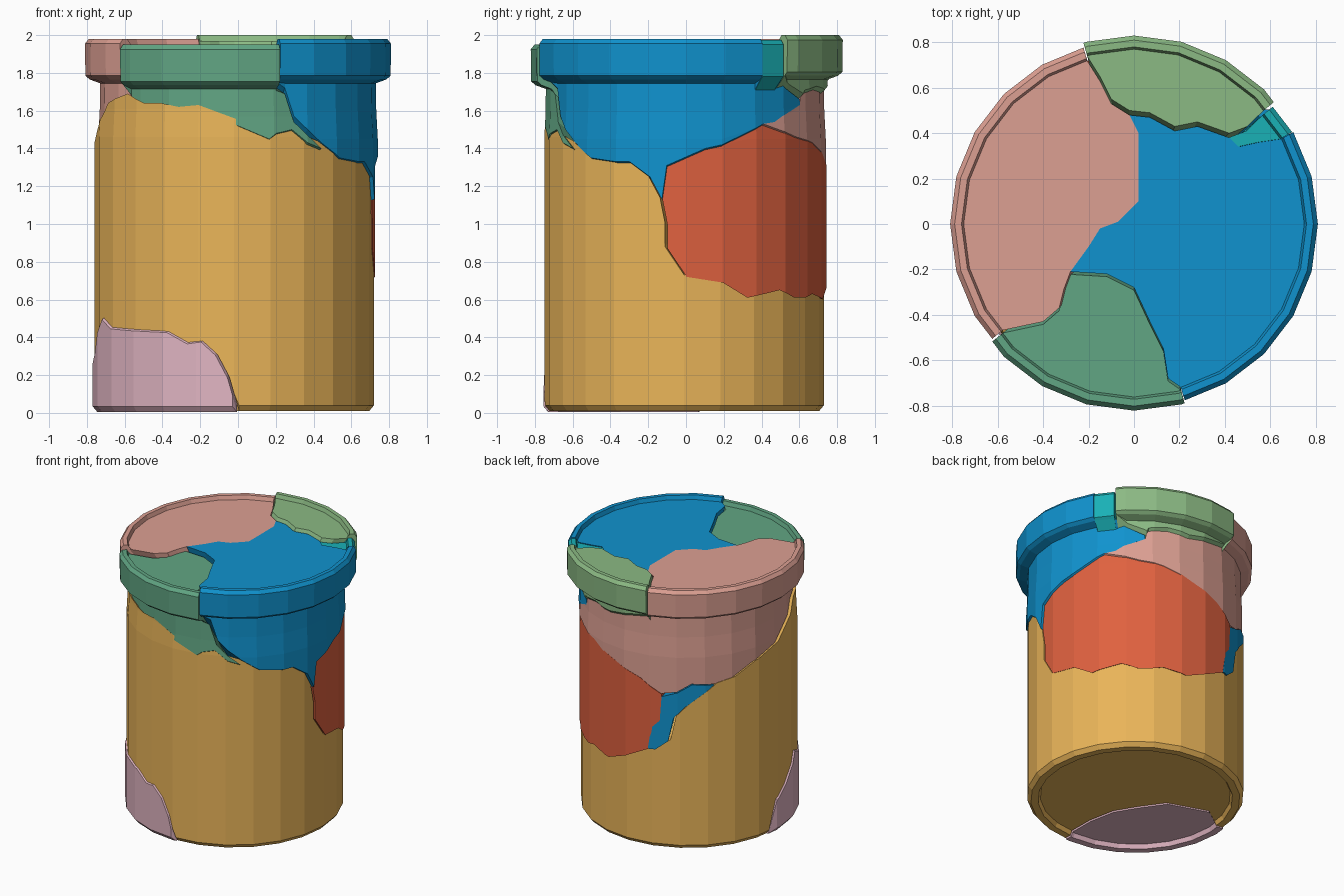
import bpy, bmesh
from math import sin, cos, radians, pi

if "Cube" in bpy.data.objects:
    bpy.data.objects.remove(bpy.data.objects["Cube"])

SIDES = 24
TOP, DISC = 1.98, 1.95
# lathe profile of the whole jar with its lid: (height, radius)
PROFILE = [(0, .715), (.03, .74), (1.45, .74), (1.6, .732), (1.745, .73), (1.765, .785),
           (1.785, .808), (1.955, .81), (TOP, .79)]


def facet(r, a):
    """Radius of the low-poly ring at angle a (degrees)."""
    step = 360 / SIDES
    return r * cos(pi / SIDES) / cos(radians(a % step - step / 2))


def polar(r, a, z):
    r = facet(r, a)
    return (r * cos(radians(a)), r * sin(radians(a)), z)


def interp(pts, x):
    if x <= pts[0][0]:
        return pts[0][1]
    for (x0, y0), (x1, y1) in zip(pts, pts[1:]):
        if x <= x1:
            return y0 + (y1 - y0) * (x - x0) / (x1 - x0)
    return pts[-1][1]


def cut(edge, a0, a1):
    """Part of a crack line between two angles."""
    inner = [p for p in edge if a0 < p[0] < a1]
    return [(a0, interp(edge, a0))] + inner + [(a1, interp(edge, a1))]


def shard(name, color, lower, upper, offset=(0, 0, 0), lid=None, base=None):
    """Solid fragment: jar surface between two crack lines, closed to the jar centre.
    lid / base = (start angle, end angle, inner crack path from end to start)."""
    a0 = max(lower[0][0], upper[0][0])
    a1 = min(lower[-1][0], upper[-1][0])
    marks = {float(k * 15) for k in range(-24, 48)}
    marks |= {float(p[0]) for p in lower + upper}
    for cap in (lid, base):
        if cap:
            marks |= {float(cap[0]), float(cap[1])}
    angles = sorted(a for a in marks if a0 <= a <= a1)
    bm = bmesh.new()

    def skin(cols):
        cols = [[bm.verts.new(p) for p in c] for c in cols]
        for c, d in zip(cols, cols[1:]):
            for i in range(len(c) - 1):
                bm.faces.new((c[i], d[i], d[i + 1], c[i + 1]))

    # side wall
    cols = []
    for a in angles:
        lo, hi = interp(lower, a), interp(upper, a)
        hi = max(lo, hi)
        zs = [lo] + [min(max(z, lo), hi) for z, _ in PROFILE] + [hi]
        cols.append([polar(interp(PROFILE, z), a, z) for z in zs])
    skin(cols)
    # raised ring and recessed disc at the top or bottom
    for cap, ring in ((lid, [(.79, TOP), (.76, TOP), (.75, DISC)]),
                      (base, [(.715, 0), (.665, 0), (.65, .03)])):
        if cap:
            arc = [a for a in angles if cap[0] <= a <= cap[1]]
            skin([[polar(r, a, z) for r, z in ring] for a in arc])
            r, z = ring[-1]
            outline = [polar(r, a, z) for a in arc] + [(x, y, z) for x, y in cap[2]]
            bm.faces.new([bm.verts.new(p) for p in outline])
    bmesh.ops.remove_doubles(bm, verts=bm.verts[:], dist=1e-4)
    # fracture faces running inwards
    centre = bm.verts.new((0, 0, 1))
    for e in [e for e in bm.edges if e.is_boundary]:
        bm.faces.new((e.verts[0], e.verts[1], centre))
    bmesh.ops.recalc_face_normals(bm, faces=bm.faces[:])
    bmesh.ops.translate(bm, verts=bm.verts[:], vec=offset)
    bmesh.ops.triangulate(bm, faces=[f for f in bm.faces if len(f.verts) > 4])
    me = bpy.data.meshes.new(name)
    bm.to_mesh(me)
    bm.free()
    mat = bpy.data.materials.get(color[0]) or bpy.data.materials.new(color[0])
    mat.diffuse_color = (*color[1], 1)
    mat.use_nodes = True
    mat.node_tree.nodes["Principled BSDF"].inputs["Base Color"].default_value = mat.diffuse_color
    me.materials.append(mat)
    bpy.context.collection.objects.link(bpy.data.objects.new(name, me))


# crack lines around the side: (angle, height); right = 0, back = 90, front = -90
BODY_A = [(-141, 1.68), (-131, 1.63), (-122, 1.63), (-114, 1.61), (-105, 1.62), (-90, 1.55),
          (-77, 1.48), (-74, 1.51), (-67, 1.53), (-60, 1.46), (-53, 1.43), (-43, 1.35),
          (-30, 1.33), (-24, 1.33), (-15, 1.25), (-10, 1.13)]
BODY_B = [(-8, 1.0), (-7.9, .87), (0, .72), (15, .69), (26, .61), (42, .65), (51, .61),
          (58, .61), (65, .63), (78, .6), (90, .66), (104, .75)]
BODY_C = [(108, .75), (115, .82), (118, 1.0), (124, 1.08), (140, 1.24)]
BODY_D = [(150, 1.27), (163, 1.35), (180, 1.42), (197, 1.56), (203, 1.63), (219, 1.68)]
BODY = BODY_A + BODY_B + BODY_C + BODY_D
RED_TOP = [(-10, 1.13), (-8, 1.31), (8, 1.4), (15, 1.42), (34, 1.53), (42, 1.5), (53, 1.46),
           (66, 1.43), (80, 1.36), (99, 1.27), (111, 1.17)]
RED_BACK = [(104, .76), (106, .92), (110, .97), (111, 1.15)]
CHIP_TOP = RED_BACK + [(120, 1.19), (128, 1.25), (140, 1.24)]
FRONT = [(-74, TOP), (-73.9, 1.75), (-70, 1.72), (-66, 1.57), (-60, 1.5), (-53, 1.43)]
RIGHT = [(34, 1.53), (40, 1.54), (44, 1.57), (56, 1.63)]
BACK = [(57, 1.69), (68, 1.71), (80, 1.69), (95, 1.72), (105.9, 1.74)]
FOOT = [(173, 0), (178, .24), (187, .31), (200, .49), (209, .44), (223, .43), (242, .42),
        (251, .36), (257, .37), (263, .3), (268, .18), (272, 0)]

# crack lines across the lid and base: (x, y)
J1, J2, J3 = (-.28, -.21), (-.02, .48), (.42, .38)
CORAL_GREEN = [(-.4, -.43), (-.33, -.37), (-.31, -.29)]
GREEN_BLUE = [(-.12, -.22), (0, -.28), (.07, -.43), (.13, -.55), (.15, -.68)]
BLUE_CORAL = [(-.2, -.1), (-.15, -.02), (-.07, .01), (.02, .1), (.02, .4)]
CORAL_LIGHT = [(-.1, .53), (-.15, .63)]
LIGHT_BLUE = [(.07, .47), (.18, .41), (.28, .43)]
LIGHT_CYAN = [(.5, .41), (.54, .45)]
CYAN_BLUE = [(.46, .34), (.55, .36)]
BASE = [(-.52, .16), (-.23, .06), (-.11, -.11), (-.02, -.26), (.02, -.46)]

ORANGE = ("orange", (.82, .46, .1))
PINK = ("pink", (.75, .46, .54))
RED = ("red", (.74, .12, .05))
BLUE = ("blue", (.005, .29, .62))
CORAL = ("coral", (.72, .35, .29))
LIGHT = ("light_green", (.26, .49, .23))
GREEN = ("green", (.12, .38, .23))
CYAN = ("cyan", (.01, .44, .47))
flat = lambda a0, a1, z: [(a0, z), (a1, z)]
flip = lambda path: path[::-1]

# body fragments
wrapped = cut(BODY, -88, 219)[:-1] + [(a + 360, z) for a, z in cut(BODY, -141, -88)]
shard("jar_body", ORANGE, [(-88, 0)] + FOOT, wrapped, (-.02, -.01, .01),
      base=(-88, 173, BASE))
shard("foot_shard", PINK, flat(173, 272, 0), FOOT, (-.03, -.015, .005),
      base=(173, 272, flip(BASE)))
shard("side_shard", RED, cut(BODY, -10, 103.9) + RED_BACK, RED_TOP, (-.015, .003, 0))
shard("side_chip", BLUE, cut(BODY, 104, 140), CHIP_TOP, (-.01, .005, 0))

# lid fragments with the neck wall below them
shard("lid_front_shard", GREEN, cut(BODY, -141, -53), [(-141, TOP)] + FRONT, (0, -.012, -.03),
      lid=(-141, -74, flip(GREEN_BLUE) + [J1] + flip(CORAL_GREEN)))
shard("lid_right_shard", BLUE,
      FRONT + BODY_A[11:] + RED_TOP[1:4] + RIGHT,
      [(-74, TOP), (30, TOP), (30.1, 1.77), (40, 1.77), (46, 1.72), (56, 1.66)],
      lid=(-74, 30, flip(CYAN_BLUE) + [J3] + flip(LIGHT_BLUE) + [J2] + flip(BLUE_CORAL)
           + [J1] + GREEN_BLUE))
shard("lid_left_shard", CORAL,
      cut(RED_TOP, 34, 111) + CHIP_TOP[4:] + BODY_D,
      RIGHT + BACK + [(106, TOP), (219, TOP)],
      lid=(106, 219, CORAL_GREEN + [J1] + BLUE_CORAL + [J2] + CORAL_LIGHT))
shard("lid_back_shard", LIGHT, [(40, 1.77), (46, 1.72), (56, 1.67)] + BACK + [(106, 1.74)],
      flat(40, 106, TOP), (.0, .02, .02),
      lid=(40, 106, flip(CORAL_LIGHT) + [J2] + LIGHT_BLUE + [J3] + LIGHT_CYAN))
shard("lid_chip", CYAN, flat(30, 40, 1.77), flat(30, 40, TOP), (-.005, 0, -.005),
      lid=(30, 40, flip(LIGHT_CYAN) + [J3] + CYAN_BLUE))
